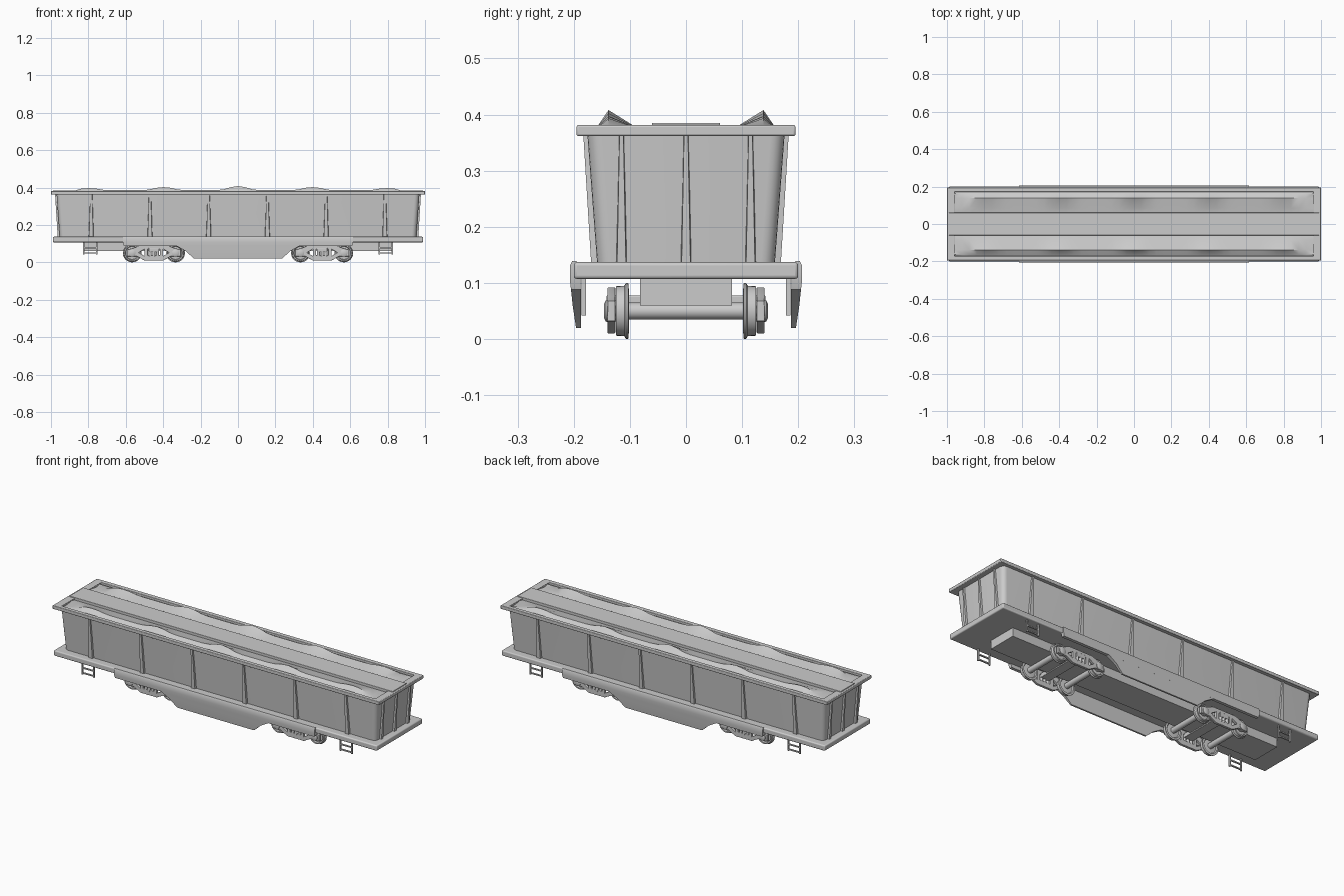
import bpy, bmesh, math
from mathutils import Matrix

if "Cube" in bpy.data.objects:
    bpy.data.objects.remove(bpy.data.objects["Cube"])


def finish(name, bm, bevel=0.0, segs=3):
    bmesh.ops.recalc_face_normals(bm, faces=bm.faces)
    me = bpy.data.meshes.new(name)
    bm.to_mesh(me)
    bm.free()
    ob = bpy.data.objects.new(name, me)
    bpy.context.collection.objects.link(ob)
    if bevel:
        m = ob.modifiers.new("bevel", 'BEVEL')
        m.width, m.segments, m.limit_method = bevel, segs, 'ANGLE'
    smooth(ob)
    return ob


def smooth(ob):
    bpy.ops.object.select_all(action='DESELECT')
    ob.select_set(True)
    bpy.context.view_layer.objects.active = ob
    bpy.ops.object.shade_smooth_by_angle(angle=math.radians(35))


def loft(name, loops, bevel=0.0, closed=True, caps=True):
    """Skin a list of equal-length cross-sections."""
    bm = bmesh.new()
    rows = [[bm.verts.new(p) for p in l] for l in loops]
    n = len(rows[0])
    for a, b in zip(rows, rows[1:]):
        for i in range(n if closed else n - 1):
            j = (i + 1) % n
            bm.faces.new((a[i], a[j], b[j], b[i]))
    if caps:
        bm.faces.new(rows[0])
        bm.faces.new(rows[-1])
    return finish(name, bm, bevel)


def box(name, x0, x1, y0, y1, z0, z1, bevel=0.0):
    return loft(name, [[(x0, y0, z), (x1, y0, z), (x1, y1, z), (x0, y1, z)]
                       for z in (z0, z1)], bevel)


def rounded(hx, hy, r, z, n=5):
    pts = []
    for k, (sx, sy) in enumerate(((1, 1), (-1, 1), (-1, -1), (1, -1))):
        for i in range(n + 1):
            a = math.radians(90 * k + 90 * i / n)
            pts.append((sx * (hx - r) + r * math.cos(a), sy * (hy - r) + r * math.sin(a), z))
    return pts


def lathe(name, profile, cx, cz, n=32):
    """Revolve (radius, y) points about the axle line."""
    return loft(name, [[(cx + r * math.cos(2 * math.pi * i / n), y,
                         cz + r * math.sin(2 * math.pi * i / n)) for i in range(n)]
                       for r, y in profile])


# Deck, tapered hopper body and centre sill
box("deck", -0.99, 0.99, -0.2, 0.2, 0.107, 0.137, 0.006)
loft("hopper_body", [rounded(0.953, 0.158, 0.025, 0.13), rounded(0.97, 0.176, 0.025, 0.368)])
box("centre_sill", -0.83, 0.83, -0.082, 0.082, 0.06, 0.11)

# Top rim: four-sided ring swept around the opening
bm = bmesh.new()
rings = []
for hx, hy, z in ((1, 0.195, 0.362), (1, 0.195, 0.381), (0.96, 0.172, 0.381), (0.96, 0.172, 0.362)):
    rings.append([bm.verts.new((sx * hx, sy * hy, z))
                  for sx, sy in ((1, 1), (-1, 1), (-1, -1), (1, -1))])
for k in range(4):
    a, b = rings[k], rings[(k + 1) % 4]
    for i in range(4):
        j = (i + 1) % 4
        bm.faces.new((a[i], a[j], b[j], b[i]))
finish("top_rim", bm, 0.003, 2)

# Long centre lid on top
box("centre_lid", -0.99, 0.99, -0.061, 0.061, 0.366, 0.385, 0.002)

# Tapered ribs: wide at the deck, narrow at the rim
def rib(name, place):
    secs = []
    for z, w, inner, outer in ((0.134, 0.016, -0.01, 0.013), (0.364, 0.007, 0.008, 0.027)):
        secs.append([place(s, d) + (z,) for s, d in ((-w, inner), (w, inner), (w * .7, outer), (-w * .7, outer))])
    loft(name, secs)

for side in (-1, 1):
    for k in range(6):
        x = -0.785 + 0.314 * k
        rib("side_rib", lambda s, d: (x + s, side * (0.156 + d)))
    for y in (-0.115, 0, 0.115):
        rib("end_rib", lambda s, d: (side * (0.951 + d), y + s * 0.7))
    # Heaped load showing either side of the lid
    secs = []
    for i in range(49):
        x = -0.96 + 1.92 * i / 48
        h = 0.386 + (0.022 - 0.014 * abs(x)) * max(0, math.cos(2 * math.pi * x / 0.4 / 1)) ** 1.5 \
            * (1 if round(abs(x) / 0.4) * 0.4 - abs(x) < 1 else 0)
        h -= 0.02 * max(0, (abs(x) - 0.84) / 0.12)
        secs.append([(x, side * y, z) for y, z in
                     ((0.058, 0.37), (0.085, 0.375), (0.138, h), (0.162, 0.373), (0.174, 0.366))])
    loft("load_heap", secs, closed=False, caps=False)

    # Hanging side skirt: upright at the top, leaning in lower down
    outline = []
    for z, hx, yo, yi in ((0.139, 0.615, 0.203, 0.195), (0.13, 0.615, 0.207, 0.19),
                          (0.107, 0.615, 0.207, 0.188), (0.088, 0.61, 0.205, 0.188)):
        outline.append([(-hx, side * yo, z), (hx, side * yo, z), (hx, side * yi, z), (-hx, side * yi, z)])
    loft("side_skirt", outline)
    loft("skirt_belly", [[(-hx, side * yo, z), (hx, side * yo, z), (hx, side * .187, z), (-hx, side * .187, z)]
                         for z, hx, yo in ((0.089, 0.33, 0.205), (0.06, 0.28, 0.202), (0.02, 0.235, 0.196))])

    # Corner steps
    for end in (-1, 1):
        for x in (0.755, 0.825):
            box("step_rail", end * x - 0.004, end * x + 0.004, side * .182 - .004, side * .182 + .004, 0.042, 0.11)
        for z in (0.05, 0.078):
            box("step_rung", end * .79 - .039, end * .79 + .039, side * .182 - .004, side * .182 + .004, z - .003, z + .003)


# Truck side frame: filled outline with windows, extruded across y
def side_frame(cx, y):
    cu = bpy.data.curves.new("truck_side_frame", 'CURVE')
    cu.dimensions, cu.fill_mode = '2D', 'BOTH'
    cu.extrude, cu.bevel_depth = 0.005, 0.002
    half = [(0.05, 0.012), (0.09, 0.034), (0.142, 0.034), (0.142, 0.066), (0.11, 0.074), (0.07, 0.09)]
    shapes = [half + [(-x, z) for x, z in reversed(half)],
              [(-0.034, 0.036), (0.034, 0.036), (0.034, 0.072), (-0.034, 0.072)]]
    for s in (-1, 1):
        shapes.append([(s * 0.048, 0.03), (s * 0.085, 0.052), (s * 0.048, 0.074)])
    for pts in shapes:
        sp = cu.splines.new('POLY')
        sp.points.add(len(pts) - 1)
        for p, (x, z) in zip(sp.points, pts):
            p.co = (x, z, 0, 1)
        sp.use_cyclic_u = True
    ob = bpy.data.objects.new("frame_curve", cu)
    me = bpy.data.meshes.new_from_object(ob)
    bpy.data.objects.remove(ob)
    me.transform(Matrix.Translation((cx, y, 0)) @ Matrix.Rotation(math.pi / 2, 4, 'X'))
    ob = bpy.data.objects.new("truck_side_frame", me)
    bpy.context.collection.objects.link(ob)
    smooth(ob)


# Trucks: wheelsets, side frames, springs and bolster
for cx in (-0.45, 0.45):
    box("truck_bolster", cx - 0.028, cx + 0.028, -0.142, 0.142, 0.054, 0.078, 0.003)
    for s in (-1, 1):
        side_frame(cx, s * 0.133)
        for dx in (-0.02, 0, 0.02):
            bm = bmesh.new()
            bmesh.ops.create_cone(bm, cap_ends=True, segments=12, radius1=0.008, radius2=0.008, depth=0.026,
                                  matrix=Matrix.Translation((cx + dx, s * 0.134, 0.043)))
            finish("spring", bm)
    for wx in (cx - 0.116, cx + 0.116):
        lathe("axle", [(0.015, -0.13), (0.015, 0.13)], wx, 0.05, 20)
        for s in (-1, 1):
            lathe("wheel", [(0.018, s * 0.105), (0.036, s * 0.107), (0.04, s * 0.102), (0.05, s * 0.103),
                            (0.05, s * 0.107), (0.045, s * 0.110), (0.044, s * 0.125),
                            (0.037, s * 0.125), (0.034, s * 0.116), (0.018, s * 0.118)], wx, 0.05)
            lathe("bearing_cap", [(0.019, s * 0.12), (0.019, s * 0.143), (0.013, s * 0.146)], wx, 0.05, 20)
